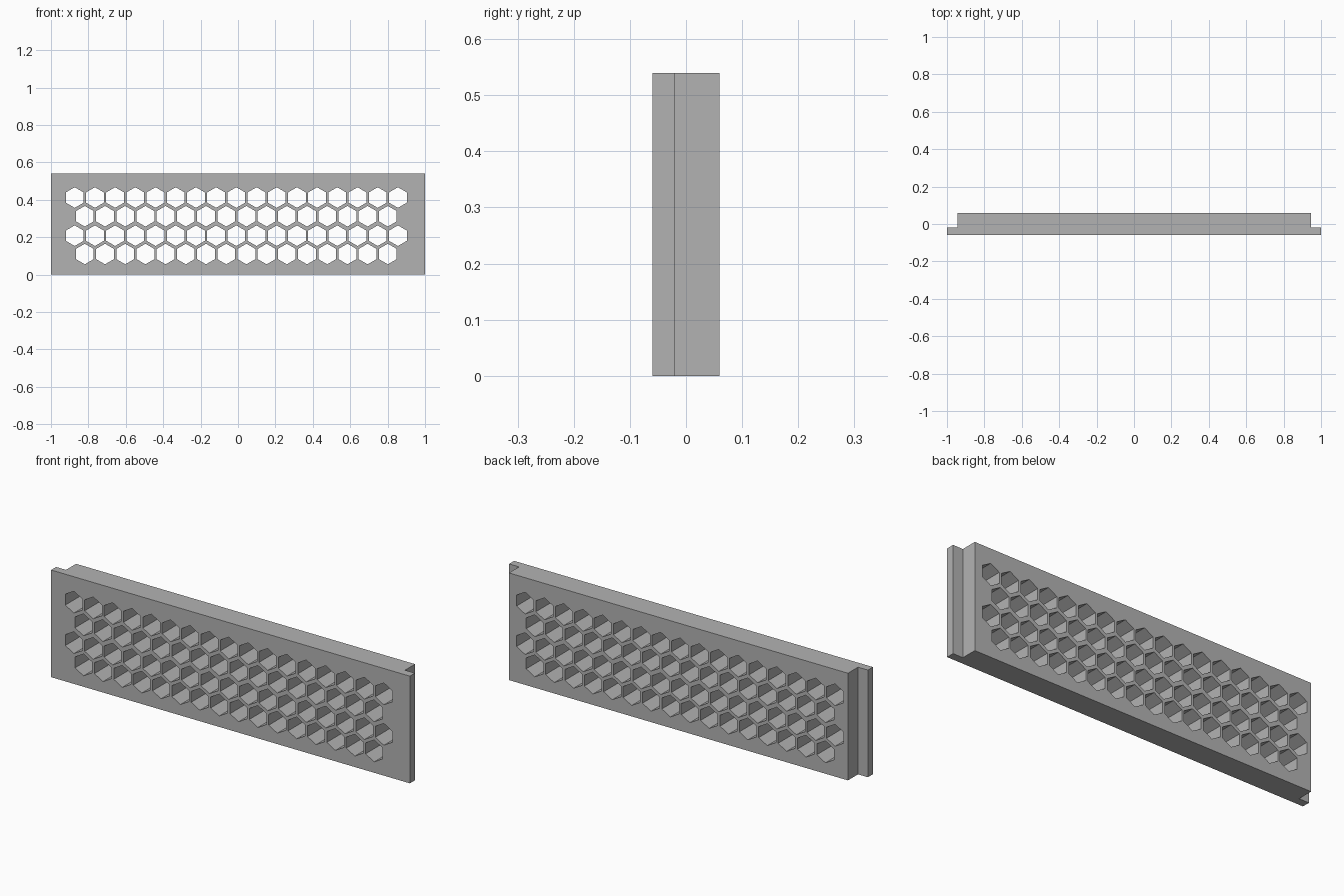
import bpy
import bmesh
from math import pi
from mathutils import Matrix, Vector

HEIGHT = 0.54
PITCH = 0.108        # spacing of holes along a row
HOLE_RADIUS = 0.055

default = bpy.data.objects.get("Cube")
if default:
    bpy.data.objects.remove(default, do_unlink=True)

grey = bpy.data.materials.new("plain grey")
grey.use_nodes = True
grey.diffuse_color = (0.45, 0.45, 0.45, 1)
grey.node_tree.nodes["Principled BSDF"].inputs["Base Color"].default_value = grey.diffuse_color


def add_object(name, bm):
    bmesh.ops.recalc_face_normals(bm, faces=bm.faces)
    mesh = bpy.data.meshes.new(name)
    bm.to_mesh(mesh)
    bm.free()
    mesh.materials.append(grey)
    obj = bpy.data.objects.new(name, mesh)
    bpy.context.collection.objects.link(obj)
    return obj


# Panel: stepped plan outline with a thin front flange at each end, extruded up
half = [(1, -0.06), (1, -0.02), (0.945, -0.02), (0.945, 0.06)]
outline = half + [(-x, y) for x, y in reversed(half)]
bm = bmesh.new()
base = bm.faces.new([bm.verts.new((x, y, 0)) for x, y in outline])
extruded = bmesh.ops.extrude_face_region(bm, geom=[base])["geom"]
top_verts = [v for v in extruded if isinstance(v, bmesh.types.BMVert)]
bmesh.ops.translate(bm, verts=top_verts, vec=Vector((0, 0, HEIGHT)))
panel = add_object("vent_panel", bm)

# Hexagonal cutters, point up, in four staggered rows
bm = bmesh.new()
turn = Matrix.Rotation(pi / 2, 4, "X") @ Matrix.Rotation(pi / 6, 4, "Z")
probe = bmesh.ops.create_cone(bm, segments=6, radius1=HOLE_RADIUS,
                              radius2=HOLE_RADIUS, depth=0.3, matrix=turn)["verts"]
# Turn the hexagon if its points lie sideways
if max(v.co.x for v in probe) > HOLE_RADIUS * 0.95:
    turn = turn @ Matrix.Rotation(pi / 6, 4, "Z")
bm.clear()
for row, z in enumerate((0.11, 0.208, 0.312, 0.412)):
    count = 16 + row % 2
    for i in range(count):
        x = -0.009 + (i - (count - 1) / 2) * PITCH
        bmesh.ops.create_cone(bm, cap_ends=True, segments=6, radius1=HOLE_RADIUS,
                              radius2=HOLE_RADIUS, depth=0.3,
                              matrix=Matrix.Translation((x, 0, z)) @ turn)
cutter = add_object("hole_cutter", bm)
cutter.hide_render = True

# Cut the holes, then discard the cutter
cut = panel.modifiers.new("holes", "BOOLEAN")
cut.operation = "DIFFERENCE"
cut.solver = "EXACT"
cut.object = cutter
bpy.context.view_layer.objects.active = panel
panel.select_set(True)
bpy.ops.object.modifier_apply(modifier=cut.name)
bpy.data.objects.remove(cutter, do_unlink=True)
